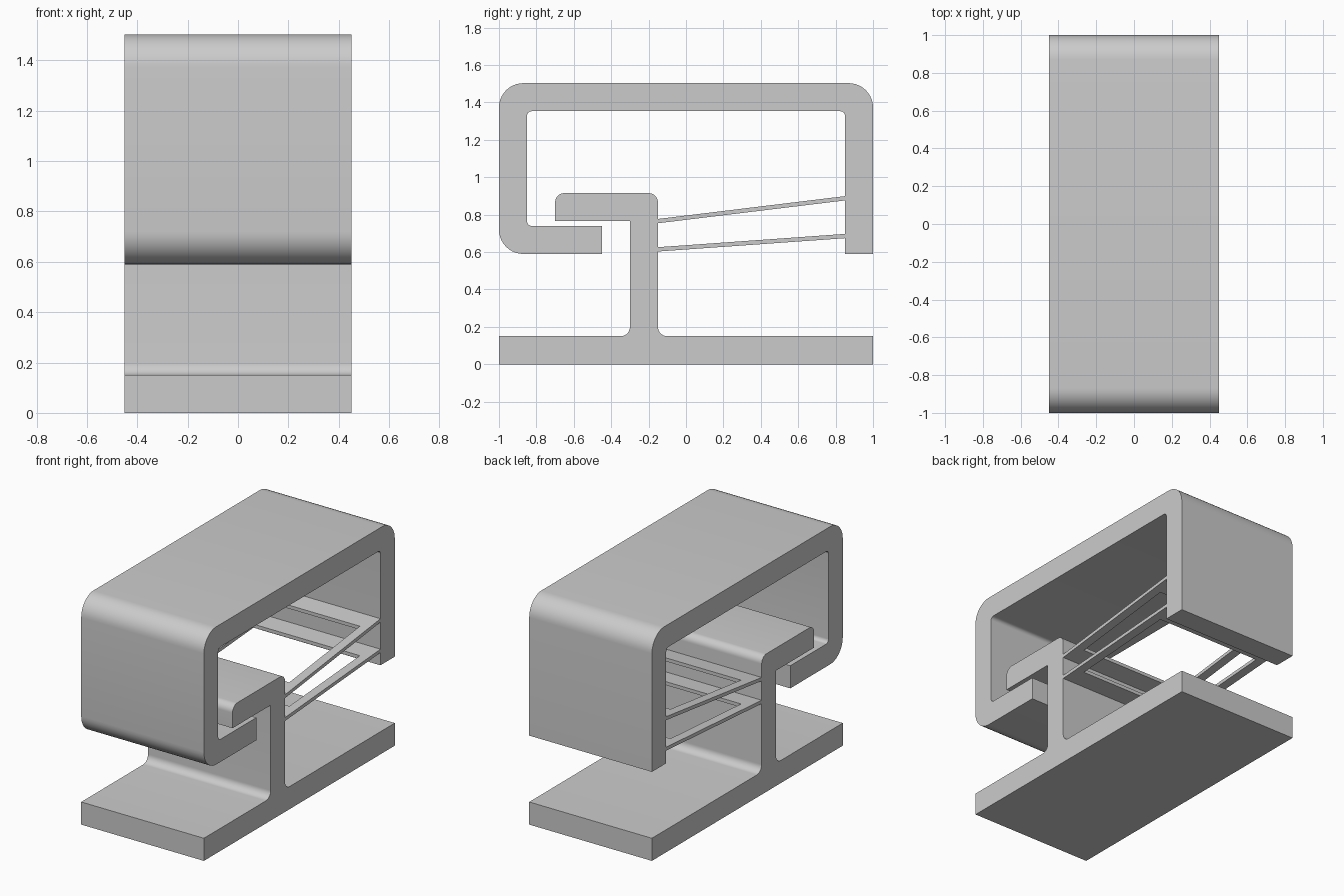
import bpy, bmesh, math
from mathutils import Vector

cube = bpy.data.objects.get("Cube")
if cube:
    bpy.data.objects.remove(cube, do_unlink=True)

HALF_WIDTH = 0.45
ARC_STEPS = 10

grey = bpy.data.materials.new("light grey")
grey.use_nodes = True
colour = (0.6, 0.6, 0.6, 1)
grey.diffuse_color = colour
grey.node_tree.nodes["Principled BSDF"].inputs["Base Color"].default_value = colour


def add_object(name, bm):
    bmesh.ops.recalc_face_normals(bm, faces=bm.faces[:])
    mesh = bpy.data.meshes.new(name)
    bm.to_mesh(mesh)
    bm.free()
    mesh.materials.append(grey)
    obj = bpy.data.objects.new(name, mesh)
    bpy.context.collection.objects.link(obj)
    bpy.ops.object.select_all(action='DESELECT')
    obj.select_set(True)
    bpy.context.view_layer.objects.active = obj
    bpy.ops.object.shade_smooth_by_angle(angle=math.radians(30))
    return obj


def fillet(corners):
    """Round right-angled (y, z, radius) corners into a list of points."""
    points = []
    for i, (y, z, r) in enumerate(corners):
        p = Vector((y, z))
        if r == 0:
            points.append(p)
            continue
        a = (Vector(corners[i - 1][:2]) - p).normalized()
        b = (Vector(corners[(i + 1) % len(corners)][:2]) - p).normalized()
        centre = p + (a + b) * r
        for k in range(ARC_STEPS + 1):
            t = math.pi / 2 * k / ARC_STEPS
            points.append(centre - b * r * math.cos(t) - a * r * math.sin(t))
    return points


def extrude_profile(name, corners):
    bm = bmesh.new()
    verts = [bm.verts.new((-HALF_WIDTH, p.x, p.y)) for p in fillet(corners)]
    face = bm.faces.new(verts)
    new = bmesh.ops.extrude_face_region(bm, geom=[face], use_keep_orig=True)["geom"]
    moved = [v for v in new if isinstance(v, bmesh.types.BMVert)]
    bmesh.ops.translate(bm, vec=(2 * HALF_WIDTH, 0, 0), verts=moved)
    return add_object(name, bm)


def spring_arm(name, z_post, z_wall, thick=0.023):
    """Sloping plate with one rectangular window."""
    bm = bmesh.new()
    post, wall = -0.15, 0.85

    def ring(margin_x, y0, y1, lift):
        w = HALF_WIDTH - margin_x
        slope = (z_wall - z_post) / (wall - post)
        return [bm.verts.new((x, y, z_post + slope * (y - post) + lift))
                for x, y in ((-w, y0), (w, y0), (w, y1), (-w, y1))]

    outer_low, outer_high = [ring(0, post, wall, h) for h in (0, thick)]
    inner_low, inner_high = [ring(0.06, post + 0.13, wall - 0.13, h) for h in (0, thick)]
    for a, b in ((outer_low, outer_high), (outer_high, inner_high),
                 (inner_high, inner_low), (inner_low, outer_low)):
        for i in range(4):
            j = (i + 1) % 4
            bm.faces.new((a[i], a[j], b[j], b[i]))
    return add_object(name, bm)


# Base plate with upright post and hooked top
extrude_profile("base_and_hook", [
    (-1, 0, 0), (1, 0, 0), (1, 0.15, 0), (-0.15, 0.15, 0.05),
    (-0.15, 0.915, 0.05), (-0.7, 0.915, 0.05), (-0.7, 0.765, 0),
    (-0.3, 0.765, 0), (-0.3, 0.15, 0.05), (-1, 0.15, 0)])

# Wrapping cover with inturned lip
extrude_profile("clip_cover", [
    (-0.45, 0.59, 0), (-0.45, 0.74, 0), (-0.85, 0.74, 0.025),
    (-0.85, 1.353, 0.025), (0.85, 1.353, 0.025), (0.85, 0.59, 0),
    (1, 0.59, 0), (1, 1.503, 0.13), (-1, 1.503, 0.13), (-1, 0.59, 0.13)])

# Two thin flexible arms joining post and cover
spring_arm("upper_spring_arm", 0.754, 0.876)
spring_arm("lower_spring_arm", 0.603, 0.674)
